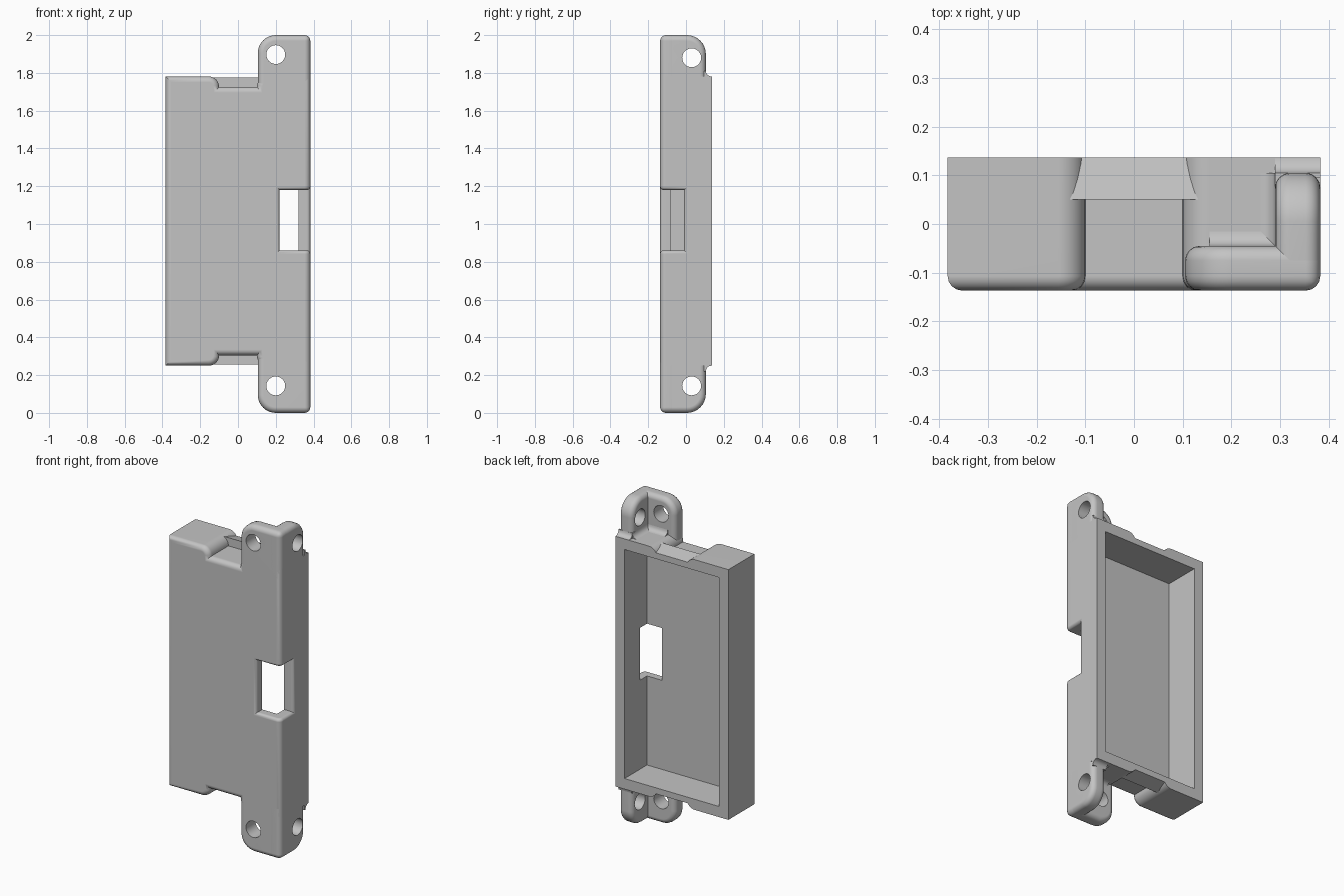
import bpy, bmesh
from math import cos, sin, radians

cube = bpy.data.objects.get("Cube")
if cube:
    bpy.data.objects.remove(cube, do_unlink=True)

# Main dimensions
W, F, B = 0.383, -0.137, 0.137        # half width, front and back planes
LOW, HIGH = 0.25, 1.781               # body bottom and top
WALL_X, FLOOR_Y = 0.32, -0.08         # inner side wall and inner front wall
NOTCH = 0.055                         # notch depth and shoulder radius
ROUND = 0.03

grey = bpy.data.materials.new("plain_grey")
grey.use_nodes = True
grey.diffuse_color = (0.55, 0.55, 0.55, 1)
grey.node_tree.nodes["Principled BSDF"].inputs["Base Color"].default_value = (0.55, 0.55, 0.55, 1)


def arc(cx, cy, r, a0, a1, n, s=1):
    steps = [radians(a0 + (a1 - a0) * i / n) for i in range(n + 1)]
    return [(cx + r * cos(a), cy + s * r * sin(a)) for a in steps]


def prism(name, points, axis, a, b, rule=None):
    """Extrude a profile along one axis and round the edges the rule picks."""
    def place(p, t):
        v = list(p)
        v.insert("xyz".index(axis), t)
        return v
    bm = bmesh.new()
    lo = [bm.verts.new(place(p, a)) for p in points]
    hi = [bm.verts.new(place(p, b)) for p in points]
    bm.faces.new(lo)
    bm.faces.new(hi[::-1])
    for i in range(len(points)):
        j = (i + 1) % len(points)
        bm.faces.new((lo[i], hi[i], hi[j], lo[j]))
    bmesh.ops.recalc_face_normals(bm, faces=bm.faces)
    if rule:
        round_edges(bm, rule, ROUND)
    mesh = bpy.data.meshes.new(name)
    bm.to_mesh(mesh)
    bm.free()
    mesh.materials.append(grey)
    ob = bpy.data.objects.new(name, mesh)
    bpy.context.collection.objects.link(ob)
    return ob


def round_edges(bm, rule, size):
    edges = [e for e in bm.edges if rule(e.verts[0].co, e.verts[1].co)]
    bmesh.ops.bevel(bm, geom=edges, offset=size, segments=4, profile=0.5,
                    affect='EDGES', clamp_overlap=False)


def cut(ob, *cutters):
    for c in cutters:
        m = ob.modifiers.new("cut", 'BOOLEAN')
        m.operation, m.solver, m.object = 'DIFFERENCE', 'EXACT', c
    bpy.context.view_layer.update()
    dg = bpy.context.evaluated_depsgraph_get()
    mesh = bpy.data.meshes.new_from_object(ob.evaluated_get(dg))
    ob.modifiers.clear()
    ob.data = mesh
    for c in cutters:
        bpy.data.objects.remove(c, do_unlink=True)


def box(name, x0, x1, y0, y1, z0, z1):
    return prism(name, [(x0, z0), (x1, z0), (x1, z1), (x0, z1)], 'y', y0, y1)


def near(a, b):
    return abs(a - b) < 1e-4


parts = []

# Hollow body with a round-shouldered notch at each end
shoulder = arc(-0.155, HIGH - NOTCH, NOTCH, 90, 0, 8)
top = [(-W, HIGH)] + shoulder + [(-x, z) for x, z in shoulder[::-1]] + [(W, HIGH)]
bottom = [(x, LOW + HIGH - z) for x, z in top[::-1]]
body = prism("body", top + bottom, 'y', F, B,
             lambda p, q: near(p.y, F) and near(q.y, F))
cut(body,
    box("cavity_cutter", -WALL_X, WALL_X, FLOOR_Y, B + 0.1, LOW + 0.065, HIGH - 0.065),
    box("window_cutter", 0.22, W + 0.1, F - 0.1, -0.01, 0.86, 1.18))


# Soften the outer rim of the corner window
def window_rim(p, q):
    return all(0.85 < v.z < 1.19 and v.x > 0.2 and (v.x > W - 0.035 or v.y < F + 0.035)
               for v in (p, q))


bm = bmesh.new()
bm.from_mesh(body.data)
round_edges(bm, window_rim, 0.018)
bm.to_mesh(body.data)
bm.free()
parts.append(body)

# End tabs, lips and fillets, upper and lower
ends = [("upper", 1, HIGH, 2.0, 1.897, 1.88), ("lower", -1, LOW, 0.0, 0.143, 0.143)]
for label, s, edge, tip, hole_front, hole_side in ends:
    base = edge - s * 0.06

    def leg_rule(axis, corner):
        k, c = "xyz".index(axis), 1 - "xyz".index(axis)

        def rule(p, q):
            if near(p.z, base) and near(q.z, base):
                return False
            on_corner = all(near(v[c], corner) and near(v.z, tip) for v in (p, q))
            return near(p[k], q[k]) or on_corner
        return rule

    # Front leg of the angled tab
    front = [(W, base), (W, tip)] + arc(0.2, tip - s * 0.095, 0.095, 90, 180, 8, s) + [(0.105, base)]
    leg = prism(label + "_tab_front", front, 'y', F, -0.045, leg_rule('y', W))
    cut(leg, prism("hole_cutter", arc(0.2, hole_front, 0.05, 0, 345, 23), 'y', -1, 1))
    parts.append(leg)

    # Side leg of the angled tab
    side = [(F, base), (F, tip)] + arc(0.005, tip - s * 0.1, 0.1, 90, 0, 8, s) + [(0.105, base)]
    leg = prism(label + "_tab_side", side, 'x', 0.29, W, leg_rule('x', F))
    cut(leg, prism("hole_cutter", arc(0.03, hole_side, 0.05, 0, 345, 23), 'x', -1, 1))
    parts.append(leg)

    # Sloping lip behind the notch
    lip = [(0.05, edge - s * 0.06), (0.05, edge - s * 0.005),
           (B, edge - s * 0.028), (B, edge - s * 0.06)]
    parts.append(prism(label + "_lip", lip, 'x', -0.14, 0.14))

    # Hollow fillets where the tab meets the body
    def fillet(start, d):
        curve = arc(start + d * ROUND, edge + s * ROUND, ROUND, 270, 180 if d > 0 else 360, 5, s)
        return [(start - d * 0.01, edge - s * 0.01), (start + d * ROUND, edge - s * 0.01)] \
            + curve + [(start - d * 0.01, edge + s * ROUND)]
    parts.append(prism(label + "_fillet_front", fillet(-0.045, 1), 'x', 0.155, 0.3))
    parts.append(prism(label + "_fillet_side", fillet(0.29, -1), 'y', -0.06, 0.105))
    parts.append(prism(label + "_fillet_back", fillet(0.105, 1), 'x', 0.29, W))

# Smooth rounded edges, keep flat faces crisp
bpy.ops.object.select_all(action='DESELECT')
for ob in parts:
    ob.select_set(True)
bpy.context.view_layer.objects.active = body
bpy.ops.object.shade_smooth_by_angle(angle=radians(30))
for ob in parts:
    ob.modifiers.new("even_shading", 'WEIGHTED_NORMAL').keep_sharp = True
